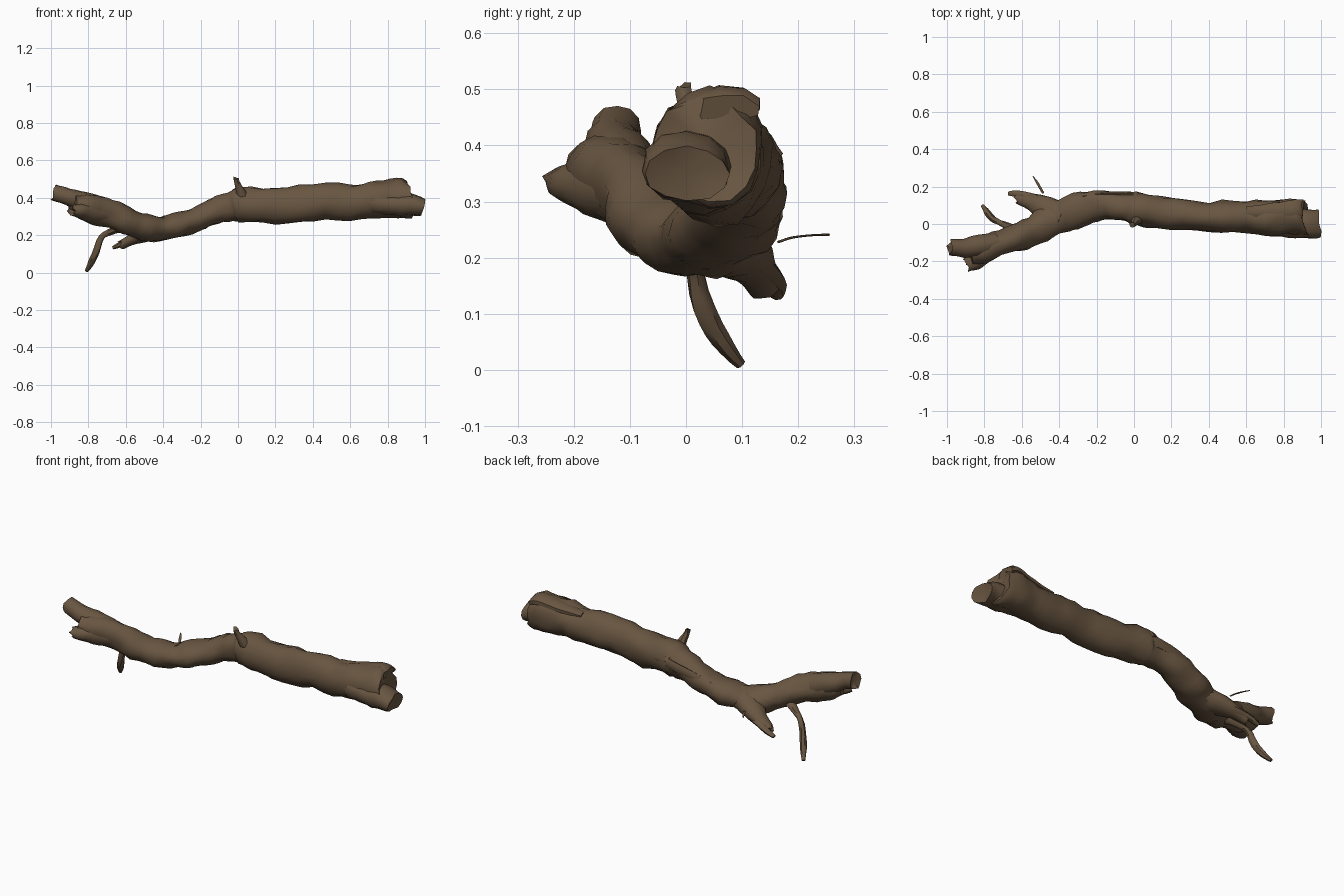
import bpy, bmesh, math, random
from mathutils import Vector, noise

random.seed(4)
bark = bpy.data.materials.new("bark_brown")
bark.diffuse_color = (0.14, 0.092, 0.053, 1)


def spline(a, b, c, d, t):
    """Catmull-Rom value between b and c."""
    return 0.5 * (2 * b + (c - a) * t + (2 * a - 5 * b + 4 * c - d) * t * t
                  + (3 * b - a - 3 * c + d) * t ** 3)


def resample(stations, steps):
    s = [Vector(p) for p in stations]
    out = []
    for i in range(len(s) - 1):
        a, d = s[max(i - 1, 0)], s[min(i + 2, len(s) - 1)]
        out += [spline(a, s[i], s[i + 1], d, k / steps) for k in range(steps)]
    return out + [s[-1]]


def limb(name, stations, sides=12, steps=3, rough=0.008, jag=0.0, hollow=0.0, slant=None):
    """Tube through (x, y, z, half width, half height) stations with rough bark."""
    pts = resample(stations, steps)
    bm = bmesh.new()
    rings = []
    for i, p in enumerate(pts):
        c = Vector(p[:3])
        t = (Vector(pts[min(i + 1, len(pts) - 1)][:3]) - Vector(pts[max(i - 1, 0)][:3])).normalized()
        side = t.cross(Vector((0, 0, 1))).normalized()
        up = side.cross(t)
        ring = []
        for k in range(sides):
            a = math.tau * k / sides
            n = side * math.cos(a) * p[3] + up * math.sin(a) * p[4]
            v = c + n
            bump = noise.noise(v * 9) * rough + noise.noise(v * 24) * rough * 0.6
            v += n.normalized() * bump
            if i == len(pts) - 1:
                v += t * random.uniform(-jag, jag)
            if slant:
                v.x += slant(v, c)
            ring.append(bm.verts.new(v))
        rings.append(ring)
    for r, q in zip(rings, rings[1:]):
        for k in range(sides):
            m = (k + 1) % sides
            bm.faces.new((r[k], r[m], q[m], q[k]))
    # closed ends, the far one slightly sunken like a break
    bm.faces.new(rings[0])
    end = bm.faces.new(rings[-1])
    if hollow:
        axis = (Vector(pts[-1][:3]) - Vector(pts[-2][:3])).normalized()
        mid = sum((v.co for v in rings[-1]), Vector()) / sides
        hub = bmesh.ops.poke(bm, faces=[end])["verts"][0]
        hub.co = mid - axis * hollow
    bmesh.ops.recalc_face_normals(bm, faces=bm.faces)
    me = bpy.data.meshes.new(name)
    bm.to_mesh(me)
    bm.free()
    me.materials.append(bark)
    ob = bpy.data.objects.new(name, me)
    bpy.context.collection.objects.link(ob)
    bpy.ops.object.select_all(action='DESELECT')
    ob.select_set(True)
    bpy.context.view_layer.objects.active = ob
    bpy.ops.object.shade_smooth_by_angle(angle=math.radians(50))
    return ob


def oblique_break(v, c):
    w = min(max((c.x - 0.72) / 0.20, 0), 1)
    return w * (-0.3 * (v.y - c.y) - 0.3 * (v.z - c.z))


# Main trunk, from the fork to the thick broken end
limb("trunk", [
    (-0.88, -0.155, 0.365, 0.060, 0.050),
    (-0.80, -0.130, 0.350, 0.076, 0.070),
    (-0.70, -0.095, 0.315, 0.068, 0.074),
    (-0.60, -0.062, 0.275, 0.070, 0.073),
    (-0.50, -0.015, 0.240, 0.084, 0.070),
    (-0.40, 0.036, 0.232, 0.092, 0.064),
    (-0.30, 0.075, 0.260, 0.090, 0.068),
    (-0.20, 0.098, 0.300, 0.080, 0.070),
    (-0.10, 0.098, 0.342, 0.078, 0.076),
    (-0.02, 0.088, 0.360, 0.079, 0.083),
    (0.02, 0.080, 0.364, 0.086, 0.092),
    (0.20, 0.055, 0.360, 0.086, 0.093),
    (0.40, 0.038, 0.374, 0.085, 0.095),
    (0.60, 0.034, 0.378, 0.088, 0.095),
    (0.75, 0.038, 0.386, 0.092, 0.099),
    (0.86, 0.044, 0.396, 0.101, 0.106),
    (0.925, 0.038, 0.392, 0.096, 0.092),
], sides=16, steps=3, rough=0.017, jag=0.012, hollow=0.03, slant=oblique_break)

# Lower tongue of wood sticking out of the broken end
limb("broken_tongue", [
    (0.72, 0.015, 0.370, 0.075, 0.060),
    (0.84, 0.005, 0.362, 0.080, 0.062),
    (0.92, 0.000, 0.362, 0.080, 0.060),
    (0.985, 0.002, 0.350, 0.074, 0.046),
], jag=0.010, hollow=0.015, rough=0.012)

# Torn bark lip on top of the thick end
limb("bark_lip", [
    (0.60, 0.06, 0.448, 0.035, 0.020),
    (0.74, 0.065, 0.458, 0.050, 0.026),
    (0.85, 0.07, 0.476, 0.062, 0.030),
    (0.895, 0.072, 0.465, 0.058, 0.024),
], sides=9, jag=0.012)

# Two stubs of the forked end
limb("upper_fork", [
    (-0.74, -0.10, 0.345, 0.058, 0.060),
    (-0.83, -0.115, 0.378, 0.060, 0.058),
    (-0.91, -0.128, 0.402, 0.052, 0.048),
    (-0.985, -0.12, 0.425, 0.042, 0.044),
], jag=0.012, hollow=0.02)
limb("lower_fork", [
    (-0.72, -0.11, 0.315, 0.058, 0.055),
    (-0.80, -0.155, 0.325, 0.058, 0.052),
    (-0.86, -0.195, 0.330, 0.052, 0.038),
    (-0.895, -0.216, 0.330, 0.040, 0.028),
], jag=0.014, hollow=0.015)

# Broken side branch at the back
limb("back_stub", [
    (-0.38, 0.04, 0.240, 0.080, 0.066),
    (-0.47, 0.080, 0.218, 0.070, 0.050),
    (-0.55, 0.115, 0.185, 0.046, 0.034),
    (-0.625, 0.138, 0.150, 0.030, 0.025),
], jag=0.014, hollow=0.012)
limb("back_stub_splinter", [
    (-0.50, 0.115, 0.195, 0.036, 0.026),
    (-0.60, 0.155, 0.163, 0.021, 0.018),
    (-0.67, 0.163, 0.132, 0.012, 0.009),
], sides=7, rough=0.004)

# Hanging twig reaching down
limb("hanging_twig", [
    (-0.61, -0.05, 0.245, 0.036, 0.030),
    (-0.68, -0.012, 0.218, 0.020, 0.019),
    (-0.73, 0.012, 0.190, 0.017, 0.017),
    (-0.76, 0.030, 0.110, 0.016, 0.017),
    (-0.785, 0.060, 0.055, 0.016, 0.016),
    (-0.81, 0.098, 0.010, 0.009, 0.009),
], sides=7, rough=0.006)

# Short snapped twig standing on top
limb("top_spike", [
    (0.025, 0.040, 0.395, 0.040, 0.034),
    (0.010, 0.014, 0.445, 0.023, 0.022),
    (-0.004, -0.002, 0.480, 0.016, 0.016),
    (-0.010, -0.006, 0.506, 0.014, 0.012),
], sides=7, rough=0.005, jag=0.010)

# Ridge of loose bark across the middle and along the back
limb("bark_collar", [
    (0.01, 0.025, 0.415, 0.020, 0.014),
    (0.012, 0.075, 0.444, 0.020, 0.012),
    (0.010, 0.130, 0.425, 0.018, 0.012),
    (0.008, 0.165, 0.380, 0.014, 0.010),
], sides=7, rough=0.006)
limb("bark_strip", [
    (-0.28, 0.145, 0.295, 0.012, 0.024),
    (-0.15, 0.162, 0.340, 0.013, 0.030),
    (0.00, 0.158, 0.370, 0.014, 0.030),
    (0.16, 0.128, 0.380, 0.010, 0.018),
], sides=7, rough=0.005)

# Thin loose splinter at the back
limb("thin_splinter", [
    (-0.485, 0.165, 0.228, 0.006, 0.002),
    (-0.500, 0.190, 0.236, 0.007, 0.002),
    (-0.520, 0.225, 0.240, 0.006, 0.002),
    (-0.540, 0.255, 0.241, 0.002, 0.002),
], sides=6, rough=0.001)
